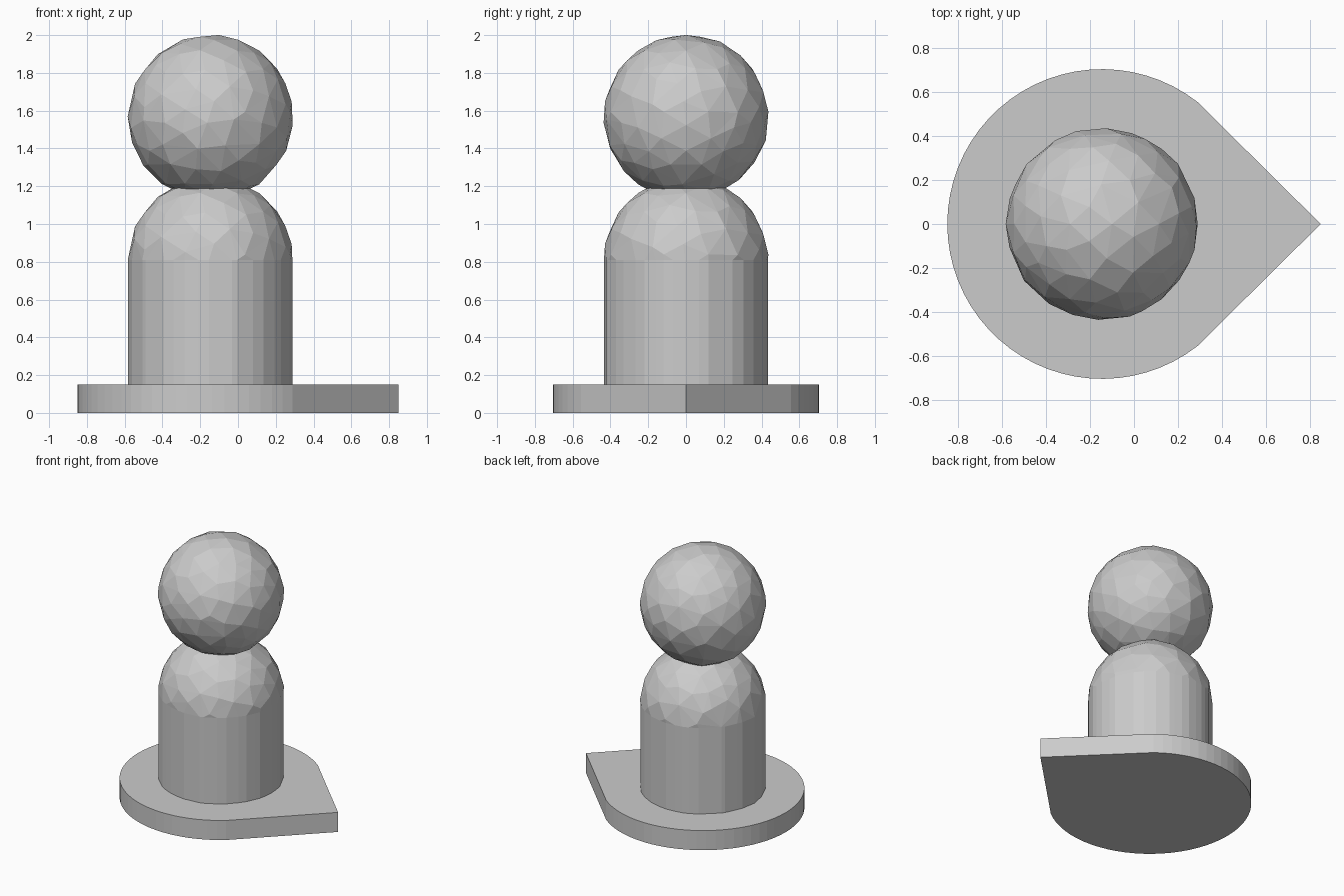
import bpy, bmesh, math

if "Cube" in bpy.data.objects:
    bpy.data.objects.remove(bpy.data.objects["Cube"])

CX = -0.145          # axis of the figure
R = 0.435            # head and body radius
BASE_TOP = 0.15


def new_object(name, bm):
    mesh = bpy.data.meshes.new(name)
    bmesh.ops.recalc_face_normals(bm, faces=bm.faces)
    bm.to_mesh(mesh)
    bm.free()
    obj = bpy.data.objects.new(name, mesh)
    bpy.context.collection.objects.link(obj)
    return obj


def faceted_ball(name, z):
    """Irregular low-poly sphere made by decimating a dense one."""
    bm = bmesh.new()
    bmesh.ops.create_icosphere(bm, subdivisions=4, radius=R)
    obj = new_object(name, bm)
    obj.location = (CX, 0, z)
    bpy.context.view_layer.objects.active = obj
    mod = obj.modifiers.new("facets", 'DECIMATE')
    mod.ratio = 0.22
    bpy.ops.object.modifier_apply(modifier=mod.name)
    return obj


# base: round plate drawn out to a point on +x
bm = bmesh.new()
r, n, start = 0.705, 48, math.radians(52)
outline = [(0.85, 0)]
for i in range(n + 1):
    a = start + (2 * math.pi - 2 * start) * i / n
    outline.append((CX + r * math.cos(a), r * math.sin(a)))
face = bm.faces.new([bm.verts.new((x, y, 0)) for x, y in outline])
bm.normal_update()
solid = bmesh.ops.extrude_face_region(bm, geom=[face], use_keep_orig=True)
top = [v for v in solid['geom'] if isinstance(v, bmesh.types.BMVert)]
bmesh.ops.translate(bm, verts=top, vec=(0, 0, BASE_TOP))
new_object("base", bm)

# body: half ball with its rim pulled straight down into the base
dome_z = 0.81
body = faceted_ball("body", dome_z)
bm = bmesh.new()
bm.from_mesh(body.data)
bmesh.ops.bisect_plane(bm, geom=bm.verts[:] + bm.edges[:] + bm.faces[:],
                       plane_co=(0, 0, 0), plane_no=(0, 0, -1), clear_outer=True)
bmesh.ops.remove_doubles(bm, verts=bm.verts, dist=0.025)
rim = [e for e in bm.edges if e.is_boundary]
skirt = bmesh.ops.extrude_edge_only(bm, edges=rim)
for v in skirt['geom']:
    if isinstance(v, bmesh.types.BMVert):
        v.co.z = 0.12 - dome_z
bmesh.ops.holes_fill(bm, edges=[e for e in bm.edges if e.is_boundary], sides=0)
bmesh.ops.recalc_face_normals(bm, faces=bm.faces)
bm.to_mesh(body.data)
bm.free()

# head
faceted_ball("head", 2 - R)
